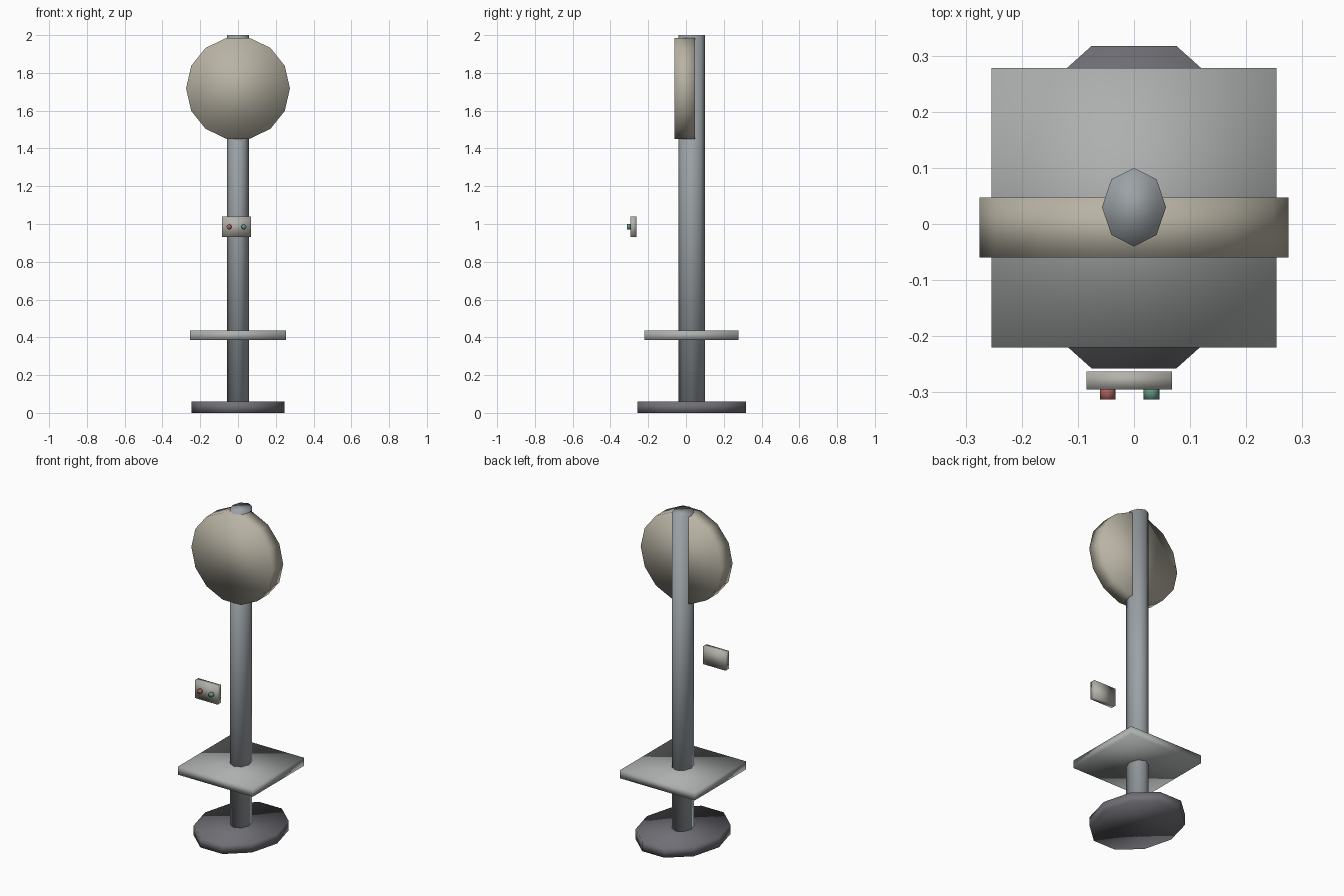
import bpy, bmesh
from math import cos, sin, tau

if "Cube" in bpy.data.objects:
    bpy.data.objects.remove(bpy.data.objects["Cube"])


def material(name, rgb):
    m = bpy.data.materials.new(name)
    m.diffuse_color = (*rgb, 1)
    m.use_nodes = True
    m.node_tree.nodes["Principled BSDF"].inputs["Base Color"].default_value = m.diffuse_color
    return m


def finish(name, bm, mat):
    bmesh.ops.recalc_face_normals(bm, faces=bm.faces)
    for f in bm.faces:
        f.smooth = True
    mesh = bpy.data.meshes.new(name)
    bm.to_mesh(mesh)
    bm.free()
    mesh.materials.append(mat)
    ob = bpy.data.objects.new(name, mesh)
    bpy.context.collection.objects.link(ob)
    return ob


def prism(name, sides, ru, rv, centre, lo, hi, axis, mat):
    """Regular prism; 'Z' spans x/y, 'Y' spans x/z. First vertex lies on +x."""
    bm = bmesh.new()
    ring = []
    for i in range(sides):
        u = centre[0] + ru * cos(tau * i / sides)
        v = centre[1] + rv * sin(tau * i / sides)
        ring.append(bm.verts.new((u, v, lo) if axis == 'Z' else (u, lo, v)))
    face = bm.faces.new(ring)
    out = bmesh.ops.extrude_face_region(bm, geom=[face], use_keep_orig=True)
    top = [e for e in out['geom'] if isinstance(e, bmesh.types.BMVert)]
    d = hi - lo
    bmesh.ops.translate(bm, verts=top, vec=(0, 0, d) if axis == 'Z' else (0, d, 0))
    return finish(name, bm, mat)


def box(name, lo, hi, mat):
    bm = bmesh.new()
    bmesh.ops.create_cube(bm, size=1)
    for v in bm.verts:
        v.co = [hi[i] if v.co[i] > 0 else lo[i] for i in range(3)]
    return finish(name, bm, mat)


steel = material("steel", (0.33, 0.36, 0.38))
dark = material("dark_metal", (0.16, 0.16, 0.18))
plate = material("plate_grey", (0.42, 0.43, 0.43))
beige = material("beige", (0.48, 0.45, 0.37))
panel = material("panel_grey", (0.45, 0.44, 0.40))
red = material("red", (0.40, 0.12, 0.11))
green = material("green", (0.12, 0.30, 0.22))

# Base foot, pole and square platform
prism("base", 10, 0.245, 0.302, (0, 0.03), 0, 0.06, 'Z', dark)
prism("pole", 8, 0.057, 0.07, (0, 0.03), 0.03, 2.0, 'Z', steel)
box("platform", (-0.254, -0.22, 0.385), (0.254, 0.278, 0.435), plate)

# Round dial housing at the top
prism("dial_housing", 14, 0.275, 0.274, (0, 1.718), -0.06, 0.047, 'Y', beige)

# Floating control panel with two buttons
box("control_panel", (-0.085, -0.295, 0.93), (0.068, -0.263, 1.04), panel)
for name, x, mat in (("red_button", -0.047, red), ("green_button", 0.031, green)):
    prism(name, 8, 0.014, 0.014, (x, 0.985), -0.313, -0.29, 'Y', mat)
